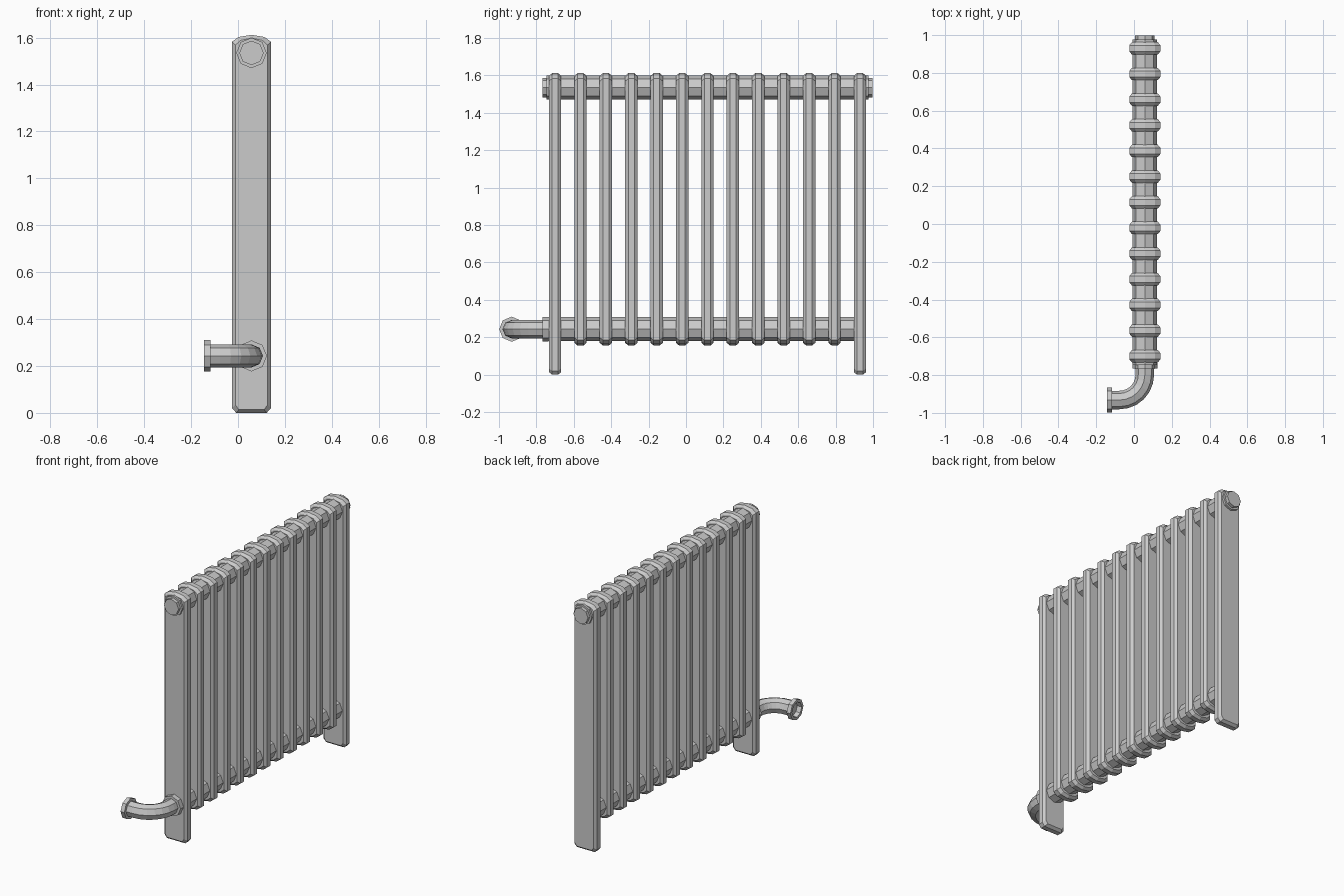
import bpy, bmesh, math
from mathutils import Vector

if "Cube" in bpy.data.objects:
    bpy.data.objects.remove(bpy.data.objects["Cube"])

CX = 0.0575          # centre line of the radiator in x
HALF_T = 0.033       # half thickness of a column
TOP_Z, LOW_Z = 1.535, 0.243
SIDES = 8


def finish(name, bm):
    bmesh.ops.recalc_face_normals(bm, faces=bm.faces)
    mesh = bpy.data.meshes.new(name)
    bm.to_mesh(mesh)
    bm.free()
    obj = bpy.data.objects.new(name, mesh)
    bpy.context.collection.objects.link(obj)
    return obj


def skin(name, rings, caps=True):
    """Bridge rings of equal point count and cap both ends."""
    bm = bmesh.new()
    loops = [[bm.verts.new(p) for p in r] for r in rings]
    n = len(loops[0])
    for a, b in zip(loops, loops[1:]):
        for i in range(n):
            j = (i + 1) % n
            bm.faces.new((a[i], a[j], b[j], b[i]))
    if caps:
        bm.faces.new(loops[0])
        bm.faces.new(loops[-1])
    return finish(name, bm)


def ring(center, direction, r):
    """Octagon with its points on the axes, facing a horizontal direction."""
    side = direction.cross(Vector((0, 0, 1)))
    angles = [2 * math.pi * i / SIDES for i in range(SIDES)]
    return [center + side * (r * math.cos(a)) + Vector((0, 0, r * math.sin(a)))
            for a in angles]


def bar(name, z, steps):
    """Octagonal bar along y from (y, radius) steps."""
    return skin(name, [ring(Vector((CX, y, z)), Vector((0, 1, 0)), r) for y, r in steps])


def column(name, y, foot):
    """Flat chamfered column, domed at the top, flat or domed at the bottom."""
    hw, c = 0.0825, 0.014
    top = [(hw, 1.583), (0.055, 1.603), (0, 1.612), (-0.055, 1.603), (-hw, 1.583)]
    if foot:
        low = [(-hw, 0.02), (-0.065, 0), (0, 0), (0.065, 0), (hw, 0.02)]
    else:
        low = [(-hw, 0.185), (-0.055, 0.165), (0, 0.156), (0.055, 0.165), (hw, 0.185)]
    rings = []
    for dy, inset in ((-HALF_T, c), (-HALF_T + 0.017, 0), (HALF_T - 0.017, 0), (HALF_T, c)):
        k = (hw - inset) / hw
        rings.append([(CX + x * k, y + dy, z + (inset if z < 0.8 else -inset))
                      for x, z in top + low])
    return skin(name, rings)


# Thirteen columns, the two end ones reaching the floor
for i in range(13):
    end = i in (0, 12)
    column("end_column" if end else "column", -0.70 + i * 1.63 / 12, end)

# Header pipes with their end plugs
bar("top_pipe", TOP_Z, [(-0.767, 0.05), (-0.767, 0.052), (-0.746, 0.052), (-0.746, 0.065),
                        (0.977, 0.065), (0.977, 0.052), (0.998, 0.052), (0.998, 0.05)])
bar("bottom_pipe", LOW_Z, [(-0.766, 0.066), (-0.735, 0.066), (-0.735, 0.064), (0.93, 0.064)])

# Supply elbow with an open flanged mouth facing -x
BEND, YE, R = 0.135, -0.932, 0.049
pivot = Vector((CX - BEND, YE + BEND, LOW_Z))
rings = [ring(Vector((CX, -0.75, LOW_Z)), Vector((0, -1, 0)), R)]
for k in range(7):
    a = math.radians(15 * k)
    rings.append(ring(pivot + BEND * Vector((math.cos(a), -math.sin(a), 0)),
                      Vector((-math.sin(a), -math.cos(a), 0)), R))
out = Vector((-1, 0, 0))
for x, r in ((-0.117, R), (-0.117, 0.067), (-0.144, 0.067), (-0.144, 0.049), (-0.115, 0.045)):
    rings.append(ring(Vector((x, YE, LOW_Z)), out, r))
skin("supply_elbow", rings)
